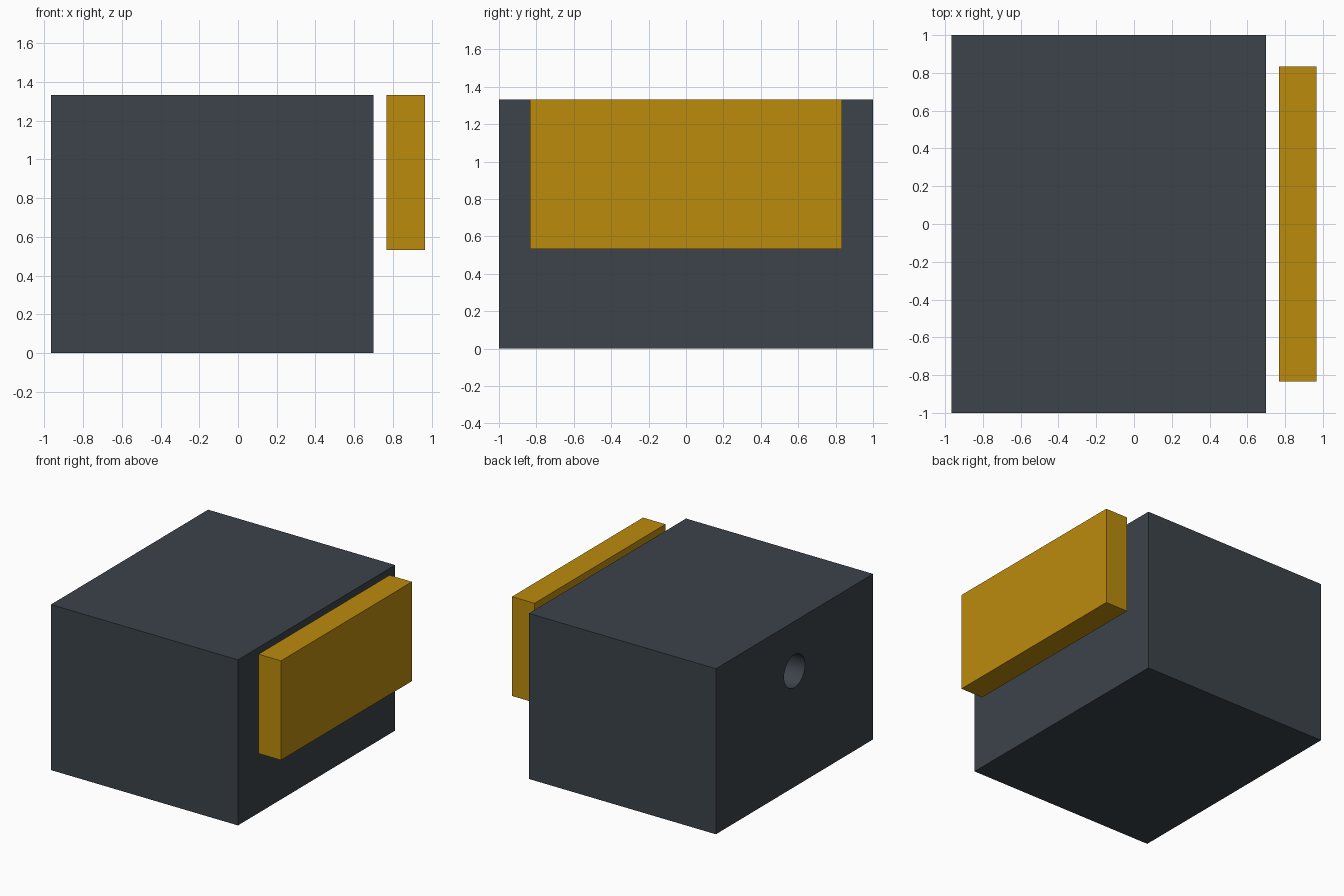
import bpy, math

if "Cube" in bpy.data.objects:
    bpy.data.objects.remove(bpy.data.objects["Cube"])

U = 2 / 30  # design unit: the block is 25 x 30 x 20 of these


def material(name, color):
    m = bpy.data.materials.new(name)
    m.diffuse_color = (*color, 1)
    m.use_nodes = True
    m.node_tree.nodes["Principled BSDF"].inputs["Base Color"].default_value = m.diffuse_color
    return m


def box(name, lo, hi, mat):
    """Axis-aligned box between two corners given in design units."""
    center = [(a + b) / 2 * U for a, b in zip(lo, hi)]
    bpy.ops.mesh.primitive_cube_add(size=1, location=center)
    ob = bpy.context.object
    ob.name = name
    ob.scale = [(b - a) * U for a, b in zip(lo, hi)]
    bpy.ops.object.transform_apply(location=False, rotation=False, scale=True)
    ob.data.materials.append(mat)
    return ob


dark = material("dark_slate", (0.045, 0.056, 0.068))
gold = material("gold", (0.50, 0.26, 0.004))

# Main block and the separate jaw plate, flush at the top
block = box("clamp_block", (-14.5, -15, 0), (10.5, 15, 20), dark)
box("jaw_plate", (11.5, -12.5, 8), (14.5, 12.5, 20), gold)

# Screw hole along x, level with the middle of the plate
bpy.ops.mesh.primitive_cylinder_add(
    vertices=32, radius=2 * U, depth=30 * U,
    location=(-2 * U, 0, 14 * U), rotation=(0, math.pi / 2, 0))
cutter = bpy.context.object
cutter.name = "screw_hole_cutter"
cutter.hide_render = True
cutter.data.materials.append(dark)

cut = block.modifiers.new("screw_hole", 'BOOLEAN')
cut.operation = 'DIFFERENCE'
cut.solver = 'EXACT'
cut.object = cutter
bpy.ops.object.select_all(action='DESELECT')
block.select_set(True)
bpy.context.view_layer.objects.active = block
bpy.ops.object.modifier_apply(modifier=cut.name)
bpy.data.objects.remove(cutter)
bpy.ops.object.shade_smooth_by_angle(angle=math.radians(30))
